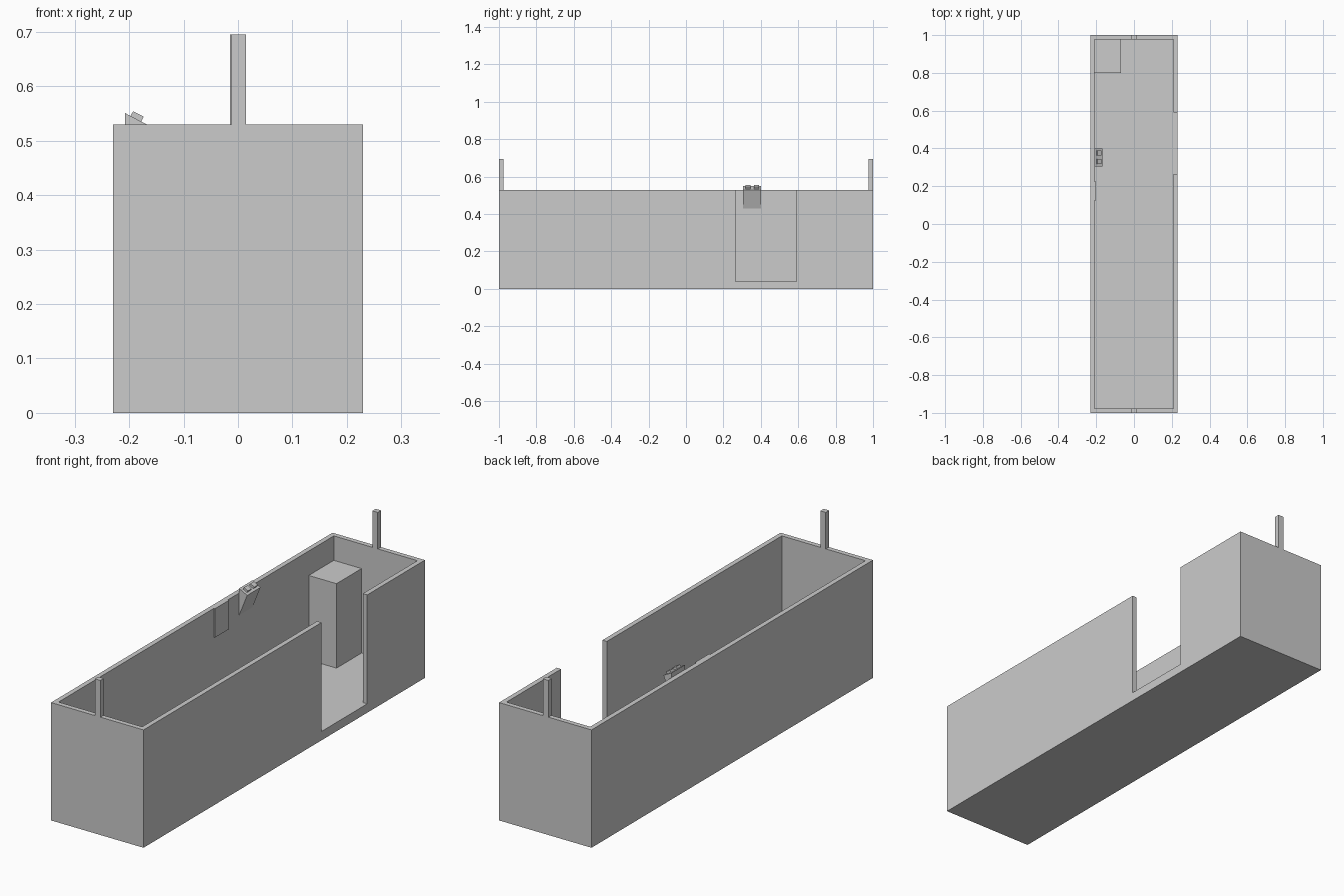
import bpy
from math import atan2
from mathutils import Vector, Matrix

default = bpy.data.objects.get("Cube")
if default:
    bpy.data.objects.remove(default, do_unlink=True)

grey = bpy.data.materials.new("light grey")
grey.use_nodes = True
grey.diffuse_color = (0.6, 0.6, 0.6, 1)
grey.node_tree.nodes["Principled BSDF"].inputs["Base Color"].default_value = (0.6, 0.6, 0.6, 1)


def prism(name, profile, axis, low, high):
    """Extrude a profile along an axis: 'x' takes (y, z) points, 'y' takes (x, z)."""
    place = {"x": lambda p, t: (t, p[0], p[1]),
             "y": lambda p, t: (p[0], t, p[1])}[axis]
    n = len(profile)
    verts = [place(p, t) for t in (low, high) for p in profile]
    faces = [tuple(range(n)), tuple(range(n, 2 * n))]
    faces += [(i, (i + 1) % n, n + (i + 1) % n, n + i) for i in range(n)]
    mesh = bpy.data.meshes.new(name)
    mesh.from_pydata(verts, [], faces)
    bm = bmesh.new()
    bm.from_mesh(mesh)
    bmesh.ops.recalc_face_normals(bm, faces=bm.faces)
    bm.to_mesh(mesh)
    bm.free()
    mesh.materials.append(grey)
    obj = bpy.data.objects.new(name, mesh)
    bpy.context.collection.objects.link(obj)
    return obj


def box(name, x, y, z):
    rect = [(x[0], z[0]), (x[1], z[0]), (x[1], z[1]), (x[0], z[1])]
    return prism(name, rect, "y", *y)


def cut(target, cutter):
    cutter.hide_render = True
    cutter.hide_viewport = True
    mod = target.modifiers.new("cut", "BOOLEAN")
    mod.operation = "DIFFERENCE"
    mod.solver = "EXACT"
    mod.object = cutter


import bmesh

W, L, H = 0.23, 1.0, 0.53
WALL, FLOOR = 0.022, 0.04
INNER = W - WALL

# Open-topped shell with a doorway notch in the left wall
shell = box("shell", (-W, W), (-L, L), (0, H))
cut(shell, box("cavity_cutter", (-INNER, INNER), (-L + WALL, L - WALL), (FLOOR, H + 0.2)))
cut(shell, box("doorway_cutter", (INNER - 0.05, W + 0.1), (0.265, 0.59), (FLOOR, H + 0.3)))

# Cabinet in the back right corner
box("cabinet", (-INNER, -0.07), (0.80, L - WALL), (FLOOR, 0.42))

# Posts standing on the end walls
box("front_post", (-0.012, 0.015), (-L, -0.976), (H, 0.695))
box("back_post", (-0.015, 0.012), (0.976, L), (H, 0.695))

# Thin plate on the right wall
box("wall_plate", (-INNER, -INNER + 0.006), (0.125, 0.225), (0.40, H))

# Wedge-shaped control console with a sloped top
top_back, top_front = Vector((-INNER, 0.551)), Vector((-0.168, H))
prism("console", [top_back, top_front, (-INNER, 0.43)], "y", 0.305, 0.40)

# Two buttons lying on the console slope
along = (top_front - top_back).normalized()
up = Vector((-along.y, along.x))
for name, y in (("front_button", 0.331), ("back_button", 0.376)):
    a = top_back + along * 0.012
    b = a + along * 0.022
    prism(name, [a, b, b + up * 0.01, a + up * 0.01], "y", y - 0.013, y + 0.013)
